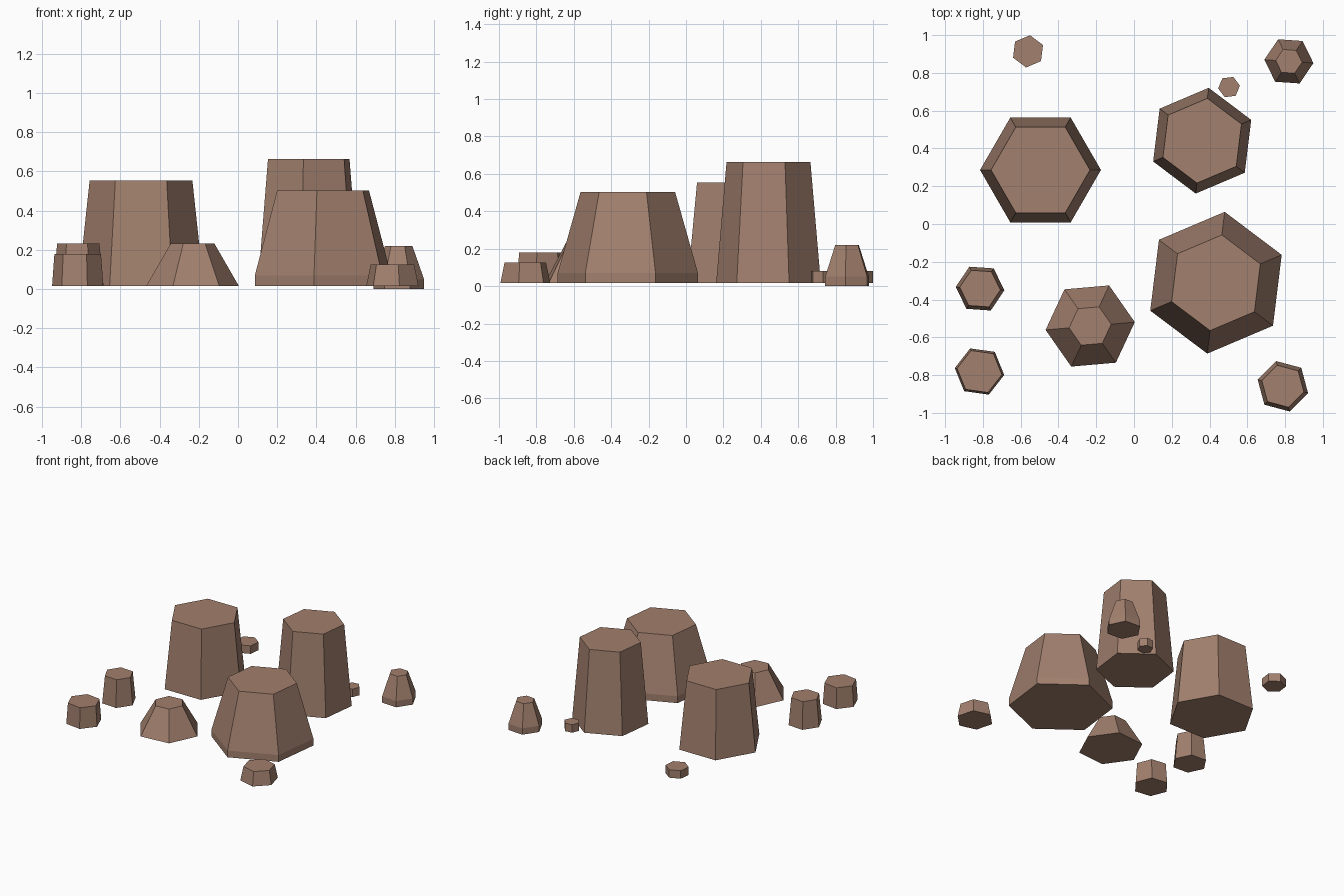
import bpy
import bmesh
from math import cos, sin, radians

if "Cube" in bpy.data.objects:
    bpy.data.objects.remove(bpy.data.objects["Cube"], do_unlink=True)

BROWN = (0.36, 0.215, 0.155, 1.0)
stone = bpy.data.materials.new("brown stone")
stone.use_nodes = True
stone.diffuse_color = BROWN
stone.node_tree.nodes["Principled BSDF"].inputs["Base Color"].default_value = BROWN

GROUND = 0.016


def rock(name, x, y, turn, rings):
    """Six-sided rock built from (radius, height) rings, bottom to top."""
    bm = bmesh.new()
    loops = []
    for radius, z in rings:
        angles = [radians(turn + 60 * i) for i in range(6)]
        loops.append([bm.verts.new((radius * cos(a), radius * sin(a), z)) for a in angles])
    for low, high in zip(loops, loops[1:]):
        for i in range(6):
            j = (i + 1) % 6
            bm.faces.new((low[i], low[j], high[j], high[i]))
    bm.faces.new(loops[0][::-1])
    bm.faces.new(loops[-1])
    mesh = bpy.data.meshes.new(name)
    bm.to_mesh(mesh)
    bm.free()
    mesh.materials.append(stone)
    obj = bpy.data.objects.new(name, mesh)
    obj.location = (x, y, 0)
    bpy.context.collection.objects.link(obj)


# Large rocks
rock("wide_pillar", -0.495, 0.286, 0, [(0.32, GROUND), (0.262, 0.555)])
rock("tall_pillar", 0.361, 0.441, 23, [(0.282, GROUND), (0.226, 0.663)])
rock("front_boulder", 0.434, -0.311, 23, [(0.378, GROUND), (0.378, 0.07), (0.255, 0.502)])

# Medium rock
rock("sloped_rock", -0.232, -0.54, 5, [(0.237, GROUND), (0.112, 0.232)])

# Small rocks
rock("right_stump", -0.815, -0.342, -4, [(0.129, GROUND), (0.108, 0.232)])
rock("right_front_stump", -0.818, -0.781, -8, [(0.132, GROUND), (0.12, 0.18)])
rock("left_front_stump", 0.788, -0.859, -15, [(0.138, GROUND), (0.115, 0.125)])
rock("left_back_cone", 0.82, 0.861, -4, [(0.13, 0), (0.13, 0.05), (0.07, 0.22)])

# Pebbles
rock("left_pebble", 0.503, 0.725, 7, [(0.058, GROUND), (0.058, 0.08)])
rock("right_pebble", -0.561, 0.914, 23, [(0.086, GROUND), (0.086, 0.08)])
